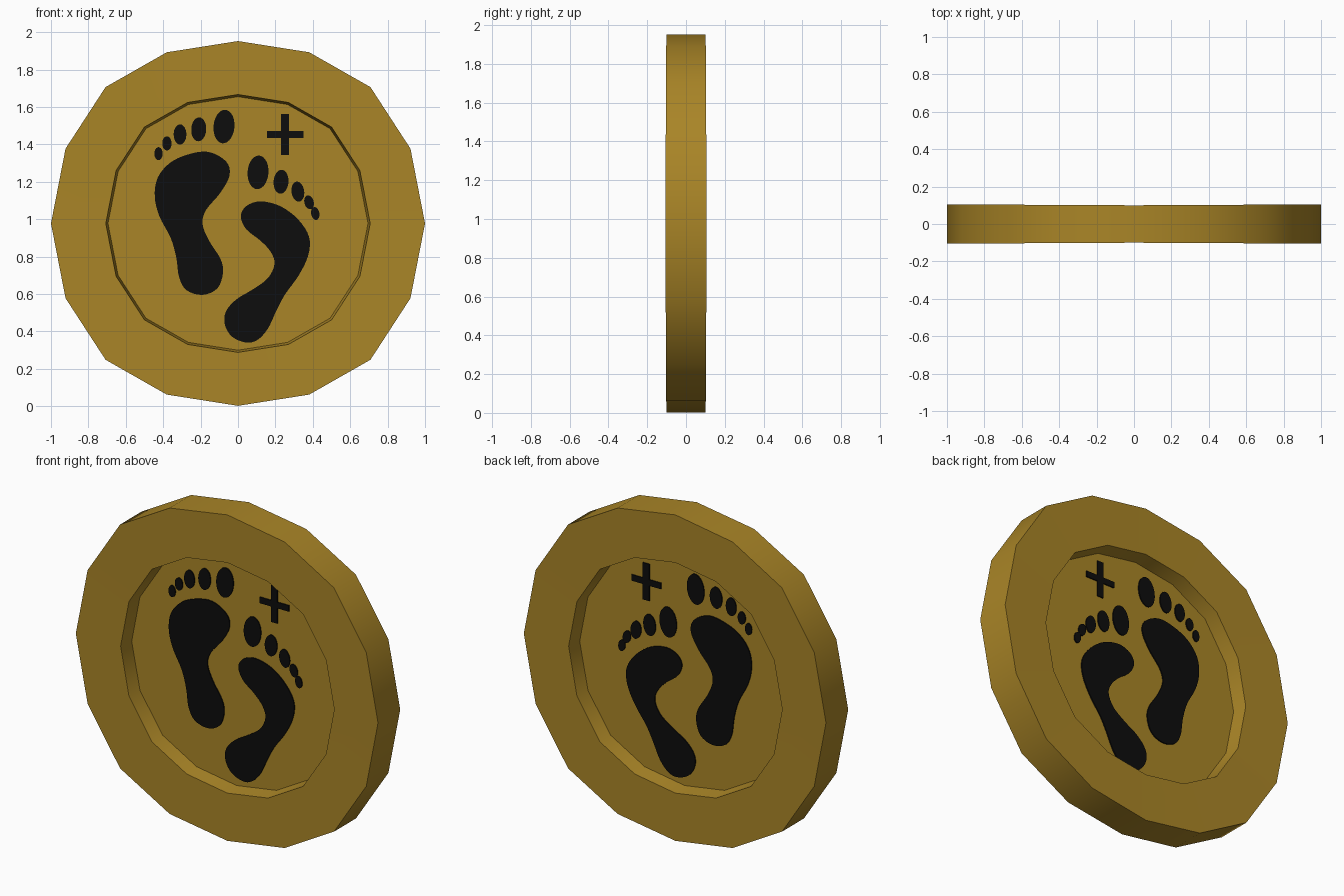
import bpy, bmesh, math

if "Cube" in bpy.data.objects:
    bpy.data.objects.remove(bpy.data.objects["Cube"])

CZ = 0.977          # height of the coin centre
FLOOR = 0.012       # half thickness of the recessed web
PRINT = 0.019       # half thickness of the dark emblem plates


def material(name, rgb):
    m = bpy.data.materials.new(name)
    m.diffuse_color = (*rgb, 1)
    m.use_nodes = True
    m.node_tree.nodes["Principled BSDF"].inputs["Base Color"].default_value = m.diffuse_color
    return m


gold = material("antique gold", (0.40, 0.235, 0.020))
black = material("black", (0.004, 0.004, 0.004))


def finish(bm, name, mat):
    bmesh.ops.recalc_face_normals(bm, faces=bm.faces)
    me = bpy.data.meshes.new(name)
    bm.to_mesh(me)
    bm.free()
    me.materials.append(mat)
    ob = bpy.data.objects.new(name, me)
    bpy.context.collection.objects.link(ob)
    bpy.context.view_layer.objects.active = ob
    ob.select_set(True)
    bpy.ops.object.shade_smooth_by_angle(angle=math.radians(30))
    ob.select_set(False)
    return ob


def plate(name, outline, half=PRINT):
    """Flat prism that runs through the web, seen on both sides."""
    bm = bmesh.new()
    front = [bm.verts.new((x, -half, z)) for x, z in outline]
    back = [bm.verts.new((x, half, z)) for x, z in outline]
    bm.faces.new(front)
    bm.faces.new(back[::-1])
    n = len(outline)
    for i in range(n):
        j = (i + 1) % n
        bm.faces.new((front[i], back[i], back[j], front[j]))
    return finish(bm, name, black)


def smooth_loop(pts, steps=4):
    """Closed Catmull-Rom curve through the points."""
    out, n = [], len(pts)
    for i in range(n):
        a, b, c, d = (pts[(i + k) % n] for k in (-1, 0, 1, 2))
        for s in range(steps):
            t = s / steps
            out.append(tuple(0.5 * (2 * q + (r - p) * t + (2 * p - 5 * q + 4 * r - u) * t * t
                                    + (3 * q - p - 3 * r + u) * t ** 3)
                             for p, q, r, u in zip(a, b, c, d)))
    return out


# Coin: sixteen-sided ring profile with a recessed web on both faces
quarter = [(1, 0), (0.922, 0.40), (0.708, 0.729), (0.381, 0.915)]
rim = (quarter + [(0, 0.975)] + [(-x, z) for x, z in quarter[::-1]])
rim += [(x, -z) for x, z in rim[1:-1][::-1]]

bm = bmesh.new()


def ring(scale, half):
    return [bm.verts.new((x * scale, half + math.copysign(0.005, half) * abs(x) * (scale == 1),
                          CZ + z * scale)) for x, z in rim]


rings = [ring(0.695, -FLOOR), ring(0.707, -0.1), ring(1, -0.1),
         ring(1, 0.1), ring(0.707, 0.1), ring(0.695, FLOOR)]
for a, b in zip(rings, rings[1:]):
    for i in range(16):
        j = (i + 1) % 16
        bm.faces.new((a[i], a[j], b[j], b[i]))
bm.faces.new(rings[0])
bm.faces.new(rings[-1])
finish(bm, "coin", gold)

# Soles
left_sole = [(-.16, 1.36), (-.065, 1.31), (-.045, 1.235), (-.095, 1.14), (-.17, 1.05),
             (-.19, .975), (-.155, .885), (-.095, .79), (-.08, .715), (-.11, .63),
             (-.19, .595), (-.275, .62), (-.315, .69), (-.33, .795), (-.36, .90),
             (-.42, 1.015), (-.445, 1.12), (-.43, 1.22), (-.365, 1.30), (-.27, 1.345)]
right_sole = [(.12, 1.095), (.225, 1.07), (.32, 1.0), (.38, .905), (.375, .805),
              (.325, .70), (.25, .595), (.205, .51), (.16, .415), (.105, .355),
              (.045, .34), (-.03, .37), (-.07, .435), (-.065, .505), (-.01, .57),
              (.08, .625), (.16, .685), (.195, .76), (.175, .825), (.12, .885),
              (.045, .945), (.015, 1.015), (.045, 1.07)]
plate("left_sole", smooth_loop(left_sole))
plate("right_sole", smooth_loop(right_sole))

# Toes: tilted ovals, big toe first
sizes = [(.056, .09), (.04, .064), (.034, .054), (.025, .038), (.022, .035)]
left_toes = [(-.075, 1.495), (-.21, 1.48), (-.31, 1.453), (-.38, 1.405), (-.425, 1.35)]
right_toes = [(.107, 1.25), (.23, 1.20), (.32, 1.147), (.38, 1.09), (.413, 1.03)]
tilts = [(-5, -3, 0, 0, 0), (-4, -4, 8, 15, 10)]
for side, toes, tilt in zip(("left", "right"), (left_toes, right_toes), tilts):
    for k, ((cx, cz), (rx, rz)) in enumerate(zip(toes, sizes)):
        t = math.radians(tilt[k])
        oval = []
        for i in range(28):
            a = 2 * math.pi * i / 28
            u, v = rx * math.cos(a), rz * math.sin(a)
            oval.append((cx + u * math.cos(t) - v * math.sin(t),
                         cz + u * math.sin(t) + v * math.cos(t)))
        plate(f"{side}_toe_{k + 1}", oval)

# Plus mark
w, h, lx, lz = 0.021, 0.018, 0.097, 0.11
cross = [(-w, lz), (w, lz), (w, h), (lx, h), (lx, -h), (w, -h),
         (w, -lz), (-w, -lz), (-w, -h), (-lx, -h), (-lx, h), (-w, h)]
plate("plus_mark", [(0.252 + x, 1.453 + z) for x, z in cross])
